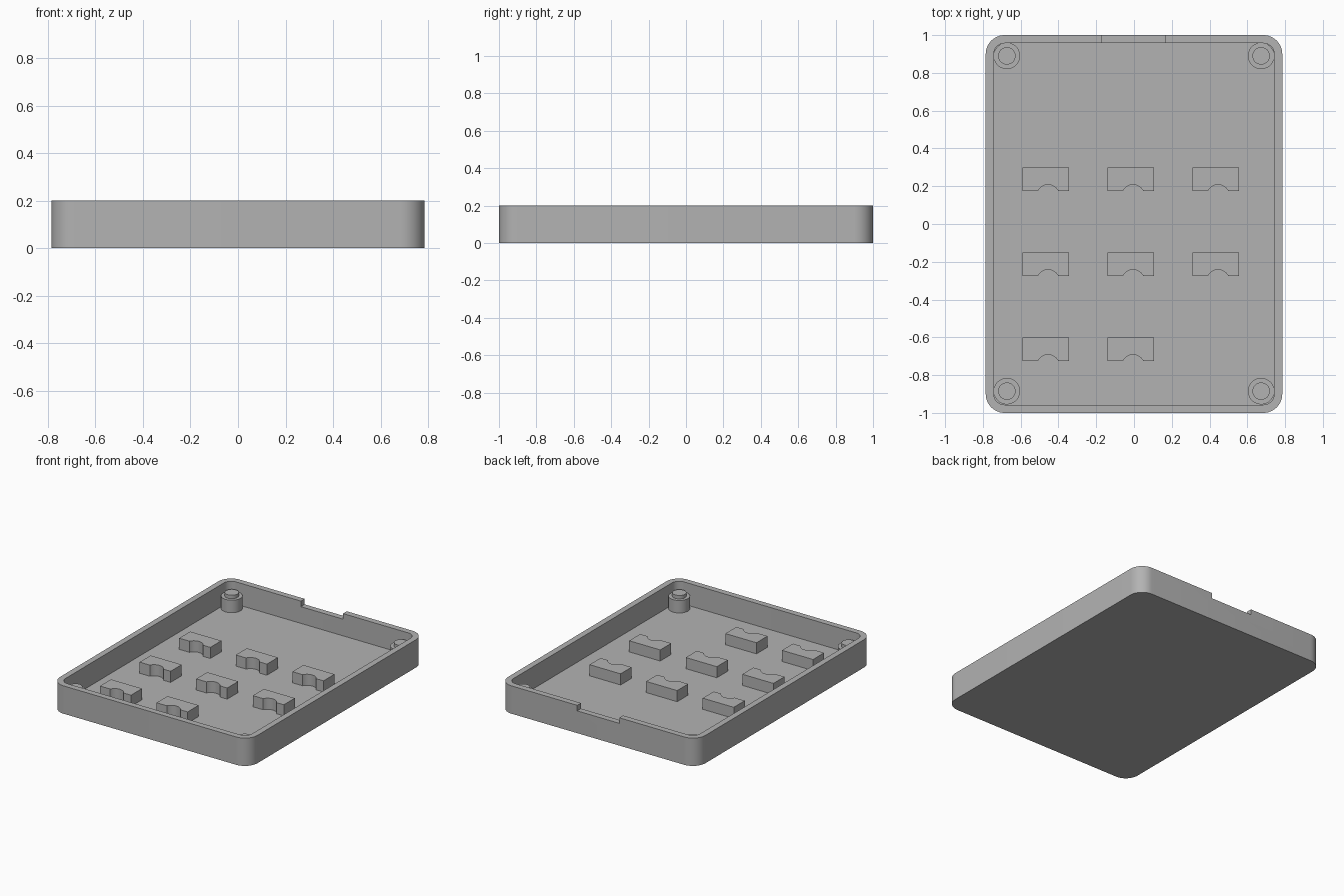
import bpy, bmesh, math

cube = bpy.data.objects.get("Cube")
if cube:
    bpy.data.objects.remove(cube, do_unlink=True)

grey = bpy.data.materials.new("plain grey")
grey.use_nodes = True
colour = (0.45, 0.45, 0.45, 1)
grey.diffuse_color = colour
grey.node_tree.nodes["Principled BSDF"].inputs["Base Color"].default_value = colour


def arc(cx, cy, r, start, end, steps):
    """Points along an arc, angles in degrees."""
    angles = [math.radians(start + (end - start) * i / steps) for i in range(steps + 1)]
    return [(cx + r * math.cos(a), cy + r * math.sin(a)) for a in angles]


def rounded_rect(hx, hy, r):
    points = []
    for i, (sx, sy) in enumerate([(1, 1), (-1, 1), (-1, -1), (1, -1)]):
        points += arc(sx * (hx - r), sy * (hy - r), r, 90 * i, 90 * i + 90, 12)
    return points


def prism(name, outline, z0, z1):
    """Extrude a counter-clockwise outline from z0 to z1."""
    bm = bmesh.new()
    base = bm.faces.new([bm.verts.new((x, y, z0)) for x, y in outline])
    top = bmesh.ops.extrude_face_region(bm, geom=[base], use_keep_orig=True)
    verts = [v for v in top["geom"] if isinstance(v, bmesh.types.BMVert)]
    bmesh.ops.translate(bm, verts=verts, vec=(0, 0, z1 - z0))
    bmesh.ops.recalc_face_normals(bm, faces=bm.faces)
    mesh = bpy.data.meshes.new(name)
    bm.to_mesh(mesh)
    bm.free()
    mesh.materials.append(grey)
    obj = bpy.data.objects.new(name, mesh)
    bpy.context.collection.objects.link(obj)
    return obj


def smooth(obj):
    bpy.ops.object.select_all(action="DESELECT")
    obj.select_set(True)
    bpy.context.view_layer.objects.active = obj
    bpy.ops.object.shade_smooth_by_angle(angle=math.radians(35))


def cut(obj, cutter):
    mod = obj.modifiers.new("cut", "BOOLEAN")
    mod.operation = "DIFFERENCE"
    mod.solver = "EXACT"
    mod.object = cutter
    bpy.context.view_layer.objects.active = obj
    bpy.ops.object.modifier_apply(modifier=mod.name)
    bpy.data.objects.remove(cutter, do_unlink=True)


HX, HY, HEIGHT, WALL, FLOOR = 0.785, 1.0, 0.2, 0.043, 0.04

# Open tray with a shallow notch in the back rim
tray = prism("tray", rounded_rect(HX, HY, 0.1), 0, HEIGHT)
cut(tray, prism("cavity", rounded_rect(HX - WALL, HY - WALL, 0.057), FLOOR, HEIGHT + 0.1))
notch = [(-0.17, 0.9), (0.165, 0.9), (0.165, 1.1), (-0.17, 1.1)]
cut(tray, prism("notch", notch, HEIGHT - 0.04, HEIGHT + 0.1))
smooth(tray)

# Stepped corner posts, each a collar with a locating pin
for side, sx in (("right", -1), ("left", 1)):
    for end, y in (("front", -0.885), ("back", 0.89)):
        for part, r, z0, z1 in (("collar", 0.07, FLOOR - 0.01, 0.13), ("pin", 0.046, 0.12, 0.155)):
            circle = arc(sx * 0.673, y, r, 0, 360, 40)[:-1]
            smooth(prism(f"{end}_{side}_{part}", circle, z0, z1))

# Grid of support blocks, scalloped along the front; one place left empty
for row, back in enumerate((0.3, -0.15, -0.6)):
    for col, left in enumerate((-0.59, -0.14, 0.31)):
        if row == 2 and col == 2:
            continue
        front, right = back - 0.125, left + 0.247
        scallop = arc(left + 0.135, front - 0.027, 0.06, 153, 27, 16)
        outline = [(left, front)] + scallop + [(right, front), (right, back), (left, back)]
        smooth(prism(f"support_block_{row + 1}_{col + 1}", outline, FLOOR - 0.01, 0.12))
